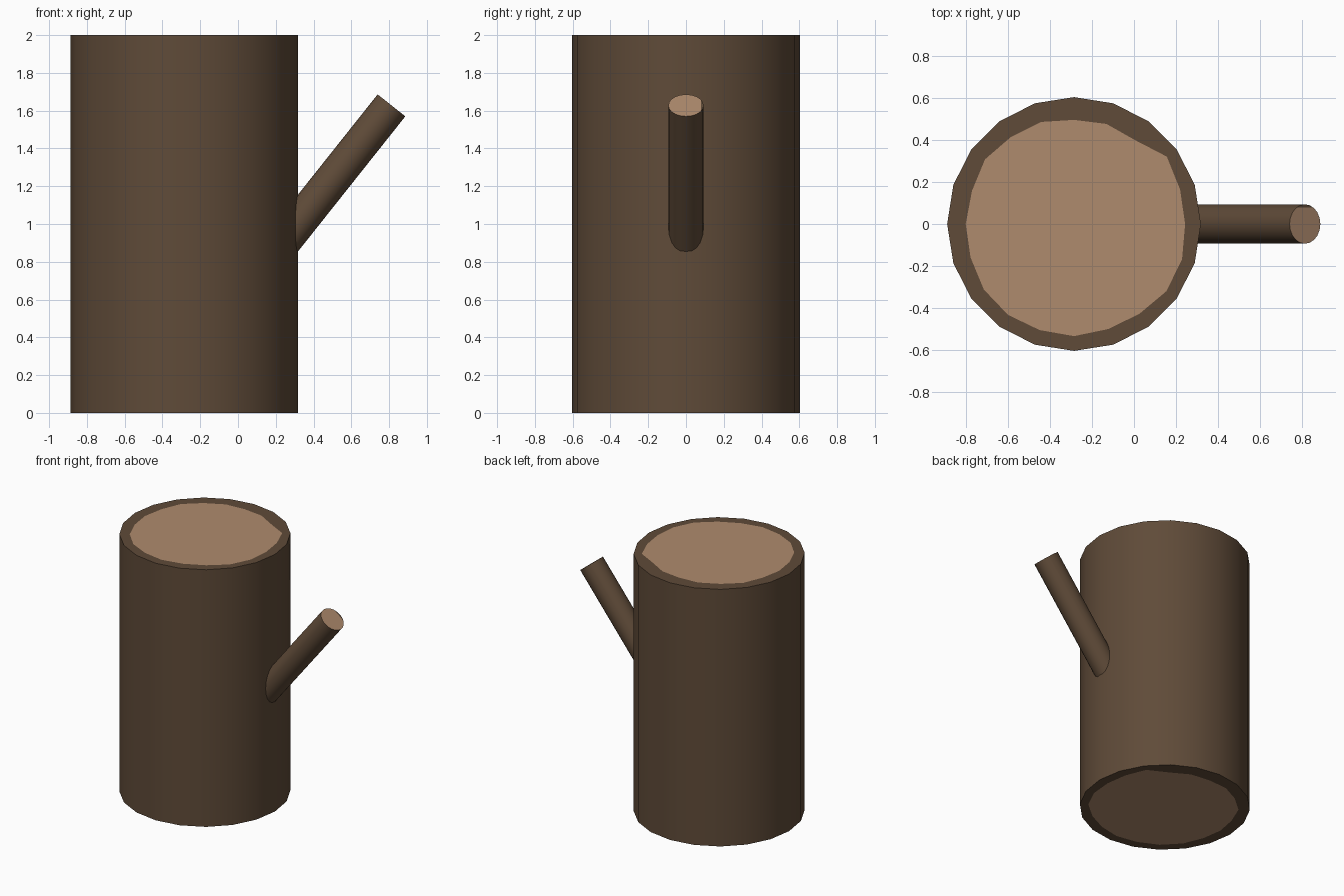
import bpy, bmesh, math
from mathutils import Vector

if "Cube" in bpy.data.objects:
    bpy.data.objects.remove(bpy.data.objects["Cube"])

SIDES = 20


def material(name, rgb):
    m = bpy.data.materials.new(name)
    m.diffuse_color = (*rgb, 1)
    m.use_nodes = True
    m.node_tree.nodes["Principled BSDF"].inputs["Base Color"].default_value = m.diffuse_color
    return m


BARK = material("dark bark", (0.115, 0.070, 0.040))
WOOD = material("cut wood", (0.430, 0.260, 0.155))


def finish(bm, name):
    bmesh.ops.recalc_face_normals(bm, faces=bm.faces)
    mesh = bpy.data.meshes.new(name)
    bm.to_mesh(mesh)
    bm.free()
    mesh.materials.append(BARK)
    mesh.materials.append(WOOD)
    obj = bpy.data.objects.new(name, mesh)
    bpy.context.collection.objects.link(obj)
    bpy.ops.object.select_all(action='DESELECT')
    obj.select_set(True)
    bpy.context.view_layer.objects.active = obj
    bpy.ops.object.shade_smooth_by_angle(angle=math.radians(30))
    return obj


def ring(bm, radii, z, cx=0.0):
    return [bm.verts.new((cx + r * math.cos(math.tau * i / SIDES),
                          r * math.sin(math.tau * i / SIDES), z))
            for i, r in enumerate(radii)]


def bridge(bm, a, b):
    for i in range(SIDES):
        j = (i + 1) % SIDES
        bm.faces.new((a[i], a[j], b[j], b[i]))


# Trunk: bark cylinder whose ends show an uneven disc of bare wood
WOOD_RADII = [.528, .530, .545, .493, .500, .495, .510, .511, .523, .510,
              .515, .517, .530, .534, .530, .533, .525, .528, .543, .540]
CX, R = -0.285, 0.603
bm = bmesh.new()
rings = [ring(bm, WOOD_RADII, 0, CX), ring(bm, [R] * SIDES, 0, CX),
         ring(bm, [R] * SIDES, 2, CX), ring(bm, WOOD_RADII, 2, CX)]
for a, b in zip(rings, rings[1:]):
    bridge(bm, a, b)
for end in (rings[0], rings[-1]):
    bm.faces.new(end).material_index = 1
finish(bm, "trunk")

# Branch: slanted cylinder rooted inside the trunk, with a sawn end
tip = Vector((0.8125, 0, 1.628))
axis = Vector((0.622, 0, 0.783)).normalized()
length = 1.0
bm = bmesh.new()
low = ring(bm, [0.0935] * SIDES, -length)
top = ring(bm, [0.0935] * SIDES, 0)
bridge(bm, low, top)
bm.faces.new(low)
cap = bm.faces.new(top)
cap.material_index = 1
# Sliver of bark along one edge of the sawn end
bmesh.ops.bisect_plane(bm, geom=[cap] + list(cap.edges) + list(cap.verts),
                       plane_co=(0, 0.079, 0), plane_no=(0, 1, 0))
for f in bm.faces:
    if f.material_index == 1 and f.calc_center_median().y > 0.079:
        f.material_index = 0
tilt = Vector((0, 0, 1)).rotation_difference(axis).to_matrix()
for v in bm.verts:
    v.co = tilt @ v.co + tip
finish(bm, "branch")
